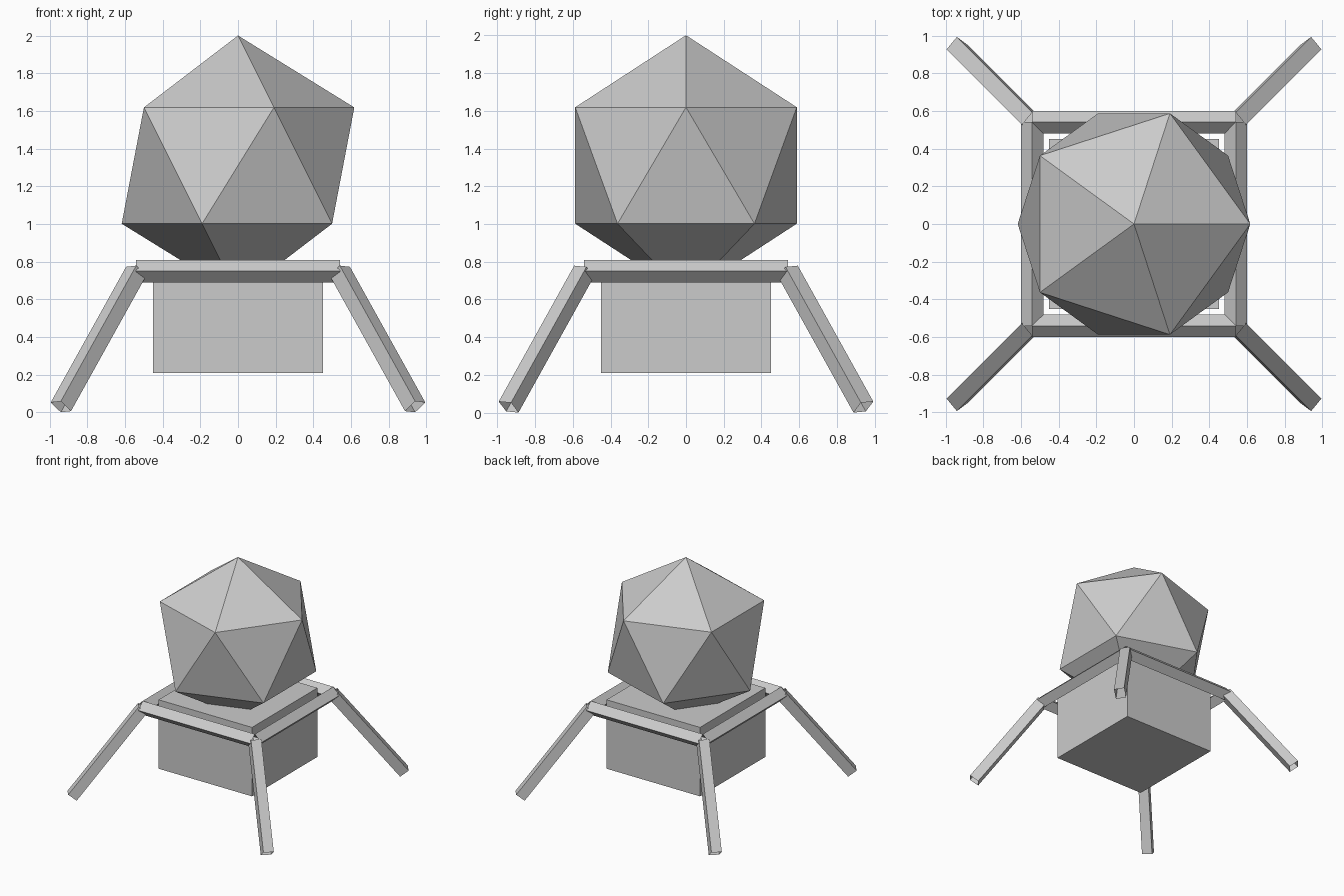
import bpy
import bmesh
from math import radians, sqrt
from mathutils import Matrix, Vector

default = bpy.data.objects.get("Cube")
if default:
    bpy.data.objects.remove(default, do_unlink=True)

grey = bpy.data.materials.new("light grey")
grey.use_nodes = True
colour = (0.6, 0.6, 0.6, 1)
grey.diffuse_color = colour
grey.node_tree.nodes["Principled BSDF"].inputs["Base Color"].default_value = colour


def add_object(name, bm):
    mesh = bpy.data.meshes.new(name)
    bm.to_mesh(mesh)
    bm.free()
    mesh.materials.append(grey)
    obj = bpy.data.objects.new(name, mesh)
    bpy.context.collection.objects.link(obj)


def add_beam(name, start, end, radius=0.06):
    """Open four-sided tube between two points."""
    start, end = Vector(start), Vector(end)
    along = (end - start).normalized()
    ref = Vector((0, 1, 0)) if abs(along.x) > 0.9 else Vector((1, 0, 0))
    side_y = along.cross(ref).normalized()
    side_x = side_y.cross(along)
    turn = Matrix((side_x, side_y, along)).transposed().to_4x4()
    bm = bmesh.new()
    bmesh.ops.create_cone(bm, cap_ends=False, segments=4, radius1=radius,
                          radius2=radius, depth=(end - start).length,
                          matrix=Matrix.Translation((start + end) / 2) @ turn)
    add_object(name, bm)


# Box body
bm = bmesh.new()
bmesh.ops.create_cube(bm, size=1, matrix=Matrix.Translation((0, 0, 0.51))
                      @ Matrix.Diagonal((0.9, 0.9, 0.6, 1)))
add_object("body", bm)

# Twenty-sided head: top and bottom points with two staggered rings of five
head_z, head_r = 1.31, 0.69
bm = bmesh.new()
bm.verts.new((0, 0, head_z + head_r))
bm.verts.new((0, 0, head_z - head_r))
for i in range(10):
    level = 1 if i % 2 == 0 else -1
    ring = Vector((2, 0, level)) * head_r / sqrt(5)
    bm.verts.new(Matrix.Rotation(radians(36 * i), 3, 'Z') @ ring + Vector((0, 0, head_z)))
bmesh.ops.convex_hull(bm, input=bm.verts)
bmesh.ops.recalc_face_normals(bm, faces=bm.faces)
add_object("head", bm)

# Square frame of diamond-section rails around the body
f, rail_z = 0.54, 0.75
for name, s in (("front", -1), ("back", 1)):
    add_beam(name + "_rail", (-f, s * f, rail_z), (f, s * f, rail_z))
for name, s in (("right", -1), ("left", 1)):
    add_beam(name + "_rail", (s * f, -f, rail_z), (s * f, f, rail_z))

# Splayed legs from the frame corners
foot, foot_z = 0.94, 0.03
for side, sx in (("right", -1), ("left", 1)):
    for end, sy in (("front", -1), ("back", 1)):
        add_beam(f"{end}_{side}_leg", (sx * foot, sy * foot, foot_z),
                 (sx * f, sy * f, rail_z))
